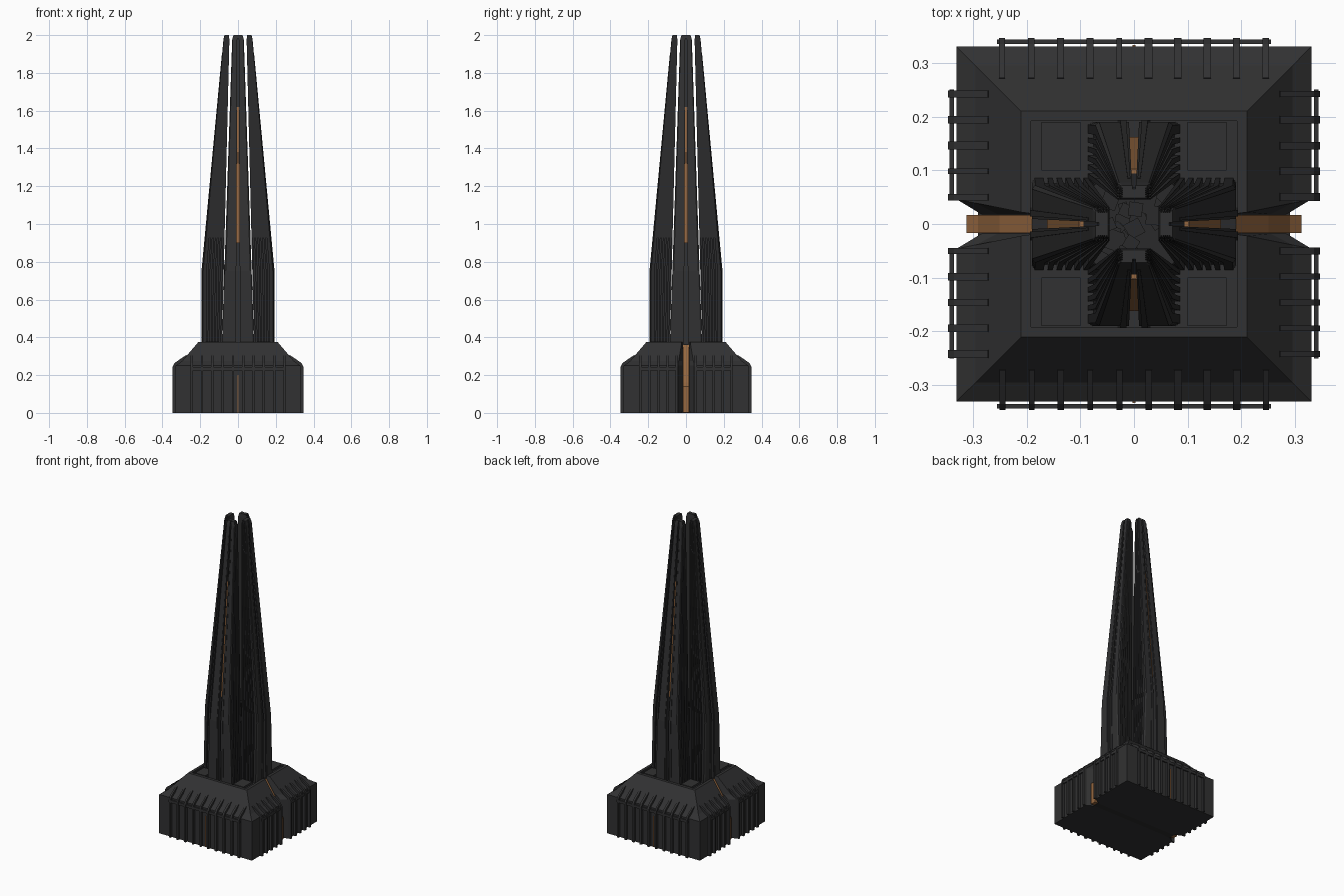
import bpy, bmesh, math, random
from mathutils import Matrix, Vector

if "Cube" in bpy.data.objects:
    bpy.data.objects.remove(bpy.data.objects["Cube"])

random.seed(4)

def material(name, rgb):
    m = bpy.data.materials.new(name)
    m.diffuse_color = (*rgb, 1)
    m.use_nodes = True
    m.node_tree.nodes["Principled BSDF"].inputs["Base Color"].default_value = m.diffuse_color
    return m

DARK = material("charcoal", (0.031, 0.031, 0.032))
DEEP = material("deep charcoal", (0.023, 0.023, 0.024))
GLOW = material("copper orange", (0.30, 0.135, 0.05))

def finish(name, bm, mat):
    bmesh.ops.recalc_face_normals(bm, faces=bm.faces)
    me = bpy.data.meshes.new(name)
    bm.to_mesh(me)
    bm.free()
    me.materials.append(mat)
    ob = bpy.data.objects.new(name, me)
    bpy.context.collection.objects.link(ob)
    return ob

def loft(bm, rings):
    """Skin a stack of equal-length rings and cap both ends."""
    vs = [[bm.verts.new(p) for p in r] for r in rings]
    n = len(vs[0])
    for a, b in zip(vs, vs[1:]):
        for i in range(n):
            j = (i + 1) % n
            bm.faces.new((a[i], a[j], b[j], b[i]))
    bm.faces.new(vs[0][::-1])
    bm.faces.new(vs[-1])

def box(bm, x0, x1, y0, y1, z0, z1, m=Matrix()):
    loft(bm, [[m @ Vector(p) for p in
               ((x0, y0, z), (x1, y0, z), (x1, y1, z), (x0, y1, z))] for z in (z0, z1)])

def turn(k):
    return Matrix.Rotation(k * math.pi / 2, 4, 'Z')

# base halves: split by a flared channel along the x axis
def base_ring(h, z, s):
    g = 0.02 + max(0, (h - 0.2)) * 0.2
    pts = [(h, g), (h, h), (-h, h), (-h, g), (-h * 0.86, 0.018), (h * 0.86, 0.018)]
    return [(x, s * y, z) for x, y in pts]

for s, name in ((-1, "base_front_half"), (1, "base_back_half")):
    bm = bmesh.new()
    loft(bm, [base_ring(h, z, s) for h, z in
              ((0.33, 0), (0.33, 0.25), (0.295, 0.275), (0.21, 0.375), (0.192, 0.375), (0.192, 0.365))])
    finish(name, bm, DARK)

# solid spine closing the middle of the channel
bm = bmesh.new()
box(bm, -0.19, 0.19, -0.02, 0.02, 0, 0.362)
box(bm, -0.29, 0.29, -0.025, 0.025, 0, 0.01)
finish("base_spine", bm, DEEP)

# orange inlays in the channel ends
bm = bmesh.new()
for s in (-1, 1):
    prof = [(0.17, 0.002), (0.312, 0.002), (0.312, 0.14), (0.29, 0.16), (0.25, 0.27), (0.19, 0.36), (0.17, 0.36)]
    loft(bm, [[(s * x, y, z) for x, z in prof] for y in (-0.0165, 0.0165)])
finish("channel_inlay", bm, GLOW)

# thin orange seams on front and back walls
bm = bmesh.new()
for s in (-1, 1):
    box(bm, -0.003, 0.003, s * 0.328, s * 0.333, 0, 0.2)
finish("wall_seams", bm, GLOW)

# vertical ribs folding over the shoulder of the base, and their rails
bm = bmesh.new()
rib = [(0.325, 0), (0.346, 0), (0.346, 0.245), (0.335, 0.265), (0.272, 0.308), (0.268, 0.29), (0.325, 0.24)]
for k in range(4):
    m = turn(k)
    if k % 2:
        offs = [s * (0.05 + 0.048 * i) for s in (-1, 1) for i in range(5)]
        spans = [(0.045, 0.25), (-0.25, -0.045)]
    else:
        offs = [-0.245 + 0.0545 * i for i in range(10)]
        spans = [(-0.255, 0.255)]
    for o in offs:
        w = random.uniform(0.005, 0.0075)
        loft(bm, [[m @ Vector((o + e, -d, z)) for d, z in rib] for e in (-w, w)])
    for a, b in spans:
        box(bm, a, b, -0.343, -0.335, 0.225, 0.242, m)
finish("base_ribs", bm, DARK)

# four tapering fins: grooved flanks and a slot down the outer face
def inner(z):
    return 0.045 + 0.04 * (2 - z) / 1.63
def outer(z):
    return 0.19 if z <= 0.75 else 0.19 - 0.115 * (z - 0.75) / 1.25
def half(z):
    return 0.03 + 0.055 * (2 - z) / 1.63

flank = [(0, 1)]
for i in range(5):
    u = 0.08 + 0.16 * i
    flank += [(u, 1), (u, 0.88), (u + 0.07, 0.88), (u + 0.07, 1)]
flank += [(0.95, 1), (1, 0.9), (1, 0.13), (0.72, 0.13)]
section = flank + [(u, -w) for u, w in reversed(flank)]

def fin_ring(m, pts, z, shrink=1.0):
    a, b, h = inner(z), outer(z), half(z)
    c = (a + b) / 2
    return [m @ Vector((w * h * shrink, -(c + (a + u * (b - a) - c) * shrink), z)) for u, w in pts]

for k, side in enumerate(("front", "right", "back", "left")):
    m = turn(k)
    bm = bmesh.new()
    loft(bm, [fin_ring(m, section, 0.36), fin_ring(m, section, 0.75),
              fin_ring(m, section, 1.975), fin_ring(m, section, 2.0, 0.8)])
    fin = finish(side + "_fin", bm, DARK)
    fin.data.materials.append(DEEP)
    # recessed groove floors and flanks are darker
    axis = m @ Vector((1, 0, 0))
    for p in fin.data.polygons:
        if abs(p.normal.dot(axis)) > 0.7:
            p.material_index = 1
    # orange strip inside the slot
    bm = bmesh.new()
    strip = [(0.70, 0.125), (0.86, 0.125), (0.86, -0.125), (0.70, -0.125)]
    loft(bm, [fin_ring(m, strip, z) for z in (0.9, 1.62)])
    finish(side + "_fin_strip", bm, GLOW)
    # narrow raised borders beside the slot
    bm = bmesh.new()
    for s in (-1, 1):
        bar = [(0.98, s * 0.2), (1.03, s * 0.2), (1.03, s * 0.36), (0.98, s * 0.36)]
        loft(bm, [fin_ring(m, bar, z) for z in (0.37, 0.75, 1.9)])
    finish(side + "_fin_borders", bm, DARK)

# rough inner core between the fins
bm = bmesh.new()
loft(bm, [[(x * r, y * r, z) for x, y in ((-1, -1), (1, -1), (1, 1), (-1, 1))]
          for r, z in ((0.086, 0.3), (0.074, 0.72))])
for i in range(22):
    x, y = random.uniform(-0.05, 0.05), random.uniform(-0.05, 0.05)
    r, t = random.uniform(0.008, 0.02), random.uniform(0.73, 0.8)
    box(bm, -r, r, -r, r, 0.7, t, Matrix.Translation((x, y, 0)) @ Matrix.Rotation(random.random() * 3, 4, 'Z'))
finish("inner_core", bm, DEEP)

# low blocks in the corners of the top deck
bm = bmesh.new()
for k in range(4):
    box(bm, 0.1, 0.172, 0.1, 0.19, 0.36, 0.378, turn(k) if k % 2 == 0 else Matrix.Scale(-1, 4, (1 if k == 1 else 0, 1 if k == 3 else 0, 0)))
finish("deck_blocks", bm, DARK)
